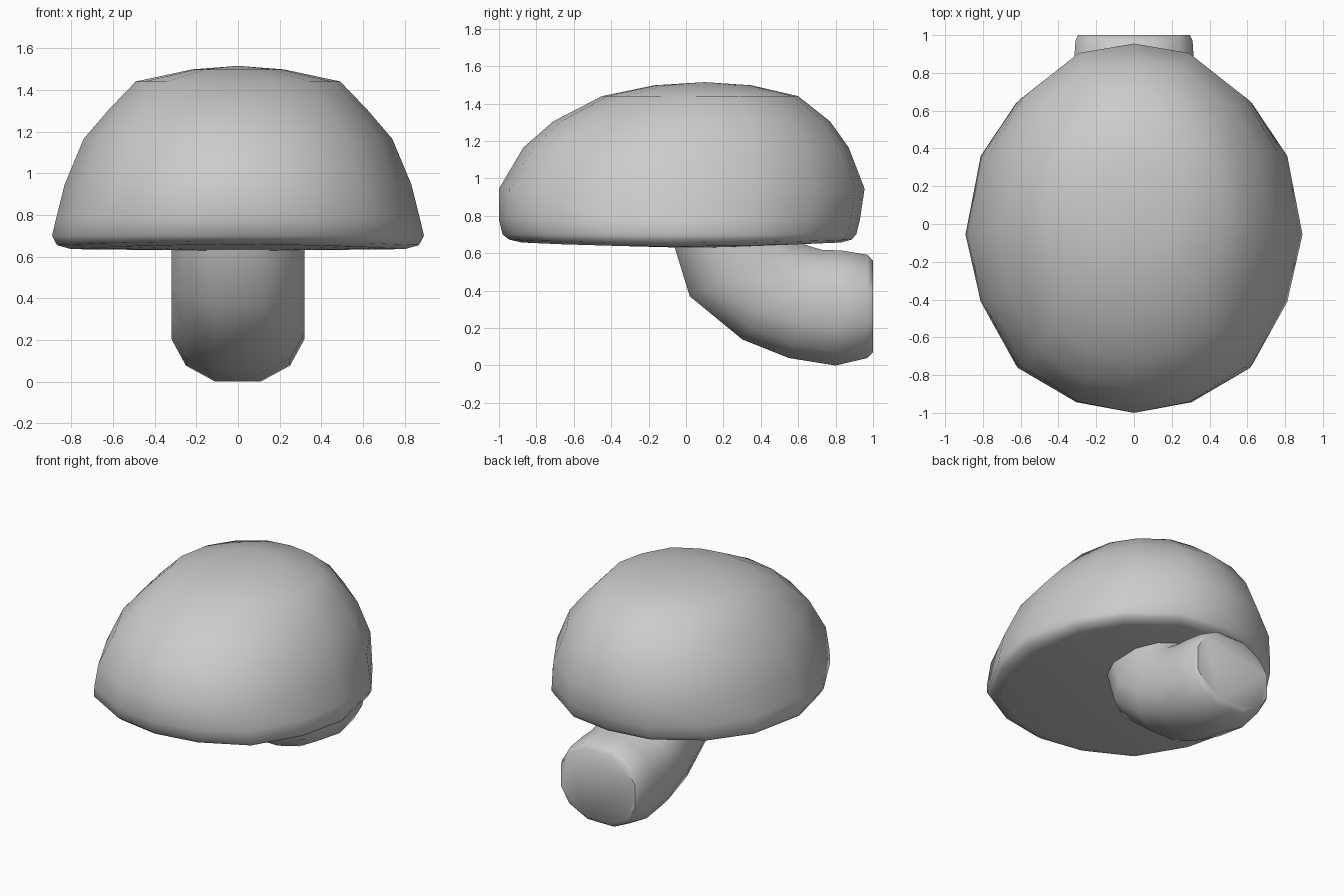
import bpy, bmesh, math

if "Cube" in bpy.data.objects:
    bpy.data.objects.remove(bpy.data.objects["Cube"])


def loft(name, rings, start_cap=None, end_cap=None):
    """Skin equal-length rings; close ends with an apex point or a flat face."""
    bm = bmesh.new()
    loops = [[bm.verts.new(p) for p in ring] for ring in rings]
    n = len(loops[0])
    for a, b in zip(loops, loops[1:]):
        for i in range(n):
            j = (i + 1) % n
            bm.faces.new((a[i], a[j], b[j], b[i]))
    for loop, apex in ((loops[0], start_cap), (loops[-1], end_cap)):
        if apex:
            tip = bm.verts.new(apex)
            for i in range(n):
                bm.faces.new((loop[i], loop[(i + 1) % n], tip))
        else:
            bm.faces.new(loop)
    bmesh.ops.recalc_face_normals(bm, faces=bm.faces)
    mesh = bpy.data.meshes.new(name)
    bm.to_mesh(mesh)
    bm.free()
    obj = bpy.data.objects.new(name, mesh)
    bpy.context.collection.objects.link(obj)
    bpy.ops.object.select_all(action='DESELECT')
    obj.select_set(True)
    bpy.context.view_layer.objects.active = obj
    bpy.ops.object.shade_smooth_by_angle(angle=math.radians(50))
    return obj


# Cap: 16-sided egg-shaped outline, scaled per level
half = [(0, 1), (.35, .95), (.70, .72), (.91, .43), (1, 0),
        (.91, -.385), (.70, -.75), (.35, -.94), (0, -1)]
outline = half + [(-x, y) for x, y in half[-2:0:-1]]

# z, front y, back y, half width, lift of the front and back rim
levels = [(0.636, -0.88, 0.83, 0.80, 0.022),
          (0.655, -0.945, 0.885, 0.868, 0.018),
          (0.70, -0.98, 0.91, 0.892, 0.0),
          (0.78, -1.0, 0.93, 0.873, 0.0),
          (0.945, -1.0, 0.955, 0.832, 0.0),
          (1.165, -0.87, 0.87, 0.74, 0.0),
          (1.305, -0.71, 0.77, 0.62, 0.0),
          (1.44, -0.45, 0.60, 0.49, 0.0),
          (1.498, -0.17, 0.35, 0.22, 0.0)]
cap_rings = []
for z, y0, y1, w, lift in levels:
    mid = (y0 + y1) / 2 - 0.02
    cap_rings.append([(u * w, mid + v * ((y1 - mid) if v > 0 else (mid - y0)),
                       z + lift * v * v) for u, v in outline])
loft("mushroom_cap", cap_rings, (0, 0.1, 0.627), (0, 0.1, 1.515))

# Stem: 12-sided section bending from under the cap to the back
quarter = [(1, .33), (.78, .75), (.34, 1)]
upper = quarter + [(-u, v) for u, v in reversed(quarter)]
section = upper + [(-u, -v) for u, v in upper]

# outer (y, z), inner (y, z), half width
bends = [((-0.08, 0.70), (0.60, 0.70), 0.32),
         ((-0.06, 0.63), (0.62, 0.66), 0.32),
         ((0.02, 0.37), (0.64, 0.645), 0.32),
         ((0.30, 0.14), (0.67, 0.635), 0.32),
         ((0.55, 0.04), (0.73, 0.618), 0.32),
         ((0.80, 0.0), (0.83, 0.615), 0.32),
         ((0.97, 0.04), (0.97, 0.592), 0.31),
         ((1.0, 0.07), (1.0, 0.56), 0.295)]
stem_rings = []
for (oy, oz), (iy, iz), w in bends:
    stem_rings.append([(u * w, (oy + iy) / 2 + v * (iy - oy) / 2,
                        (oz + iz) / 2 + v * (iz - oz) / 2) for u, v in section])
loft("curved_stem", stem_rings)
